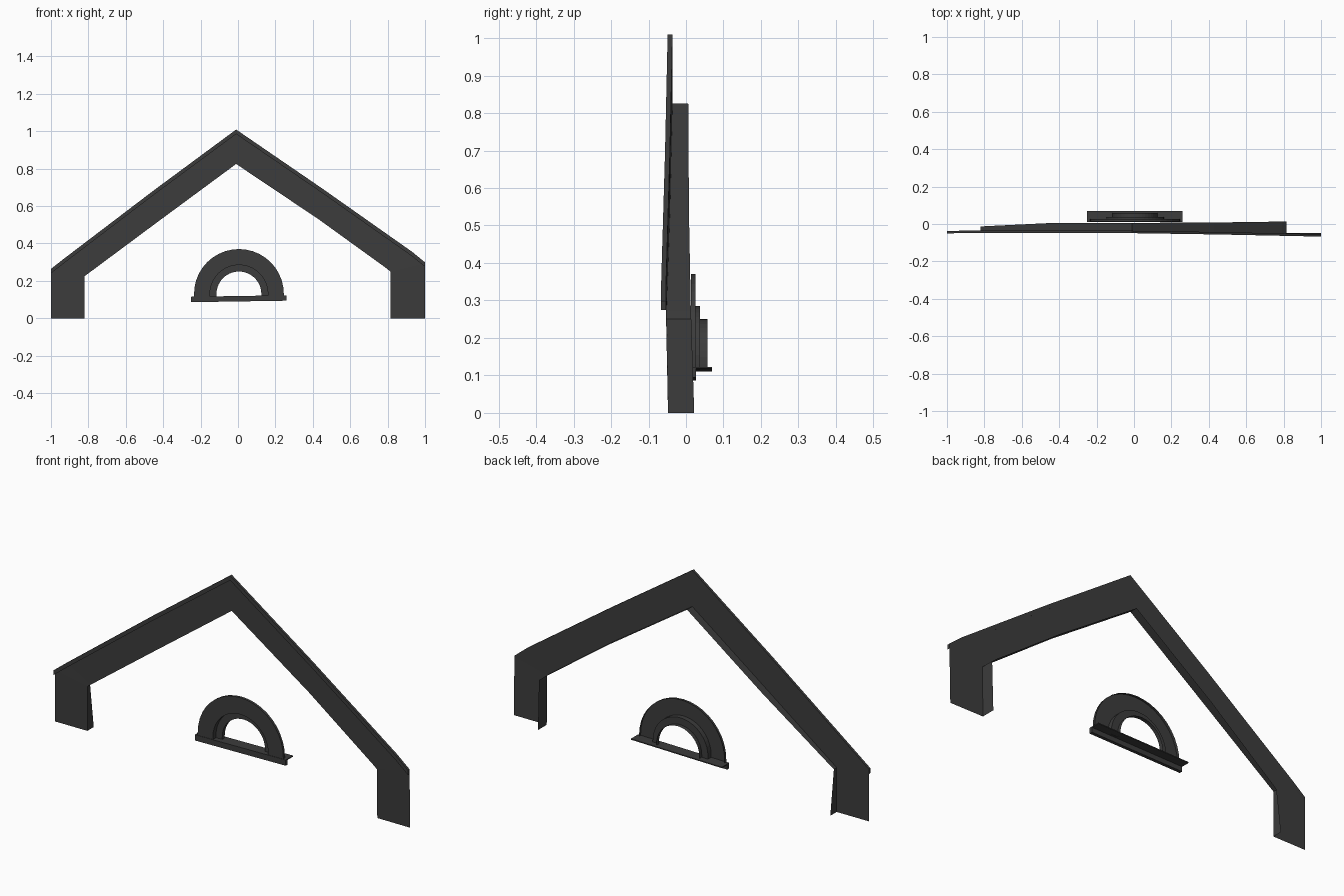
import bpy, bmesh, math

if "Cube" in bpy.data.objects:
    bpy.data.objects.remove(bpy.data.objects["Cube"])

charcoal = bpy.data.materials.new("charcoal")
charcoal.use_nodes = True
colour = (0.045, 0.045, 0.045, 1)
charcoal.diffuse_color = colour
charcoal.node_tree.nodes["Principled BSDF"].inputs["Base Color"].default_value = colour


def loft(name, rows, closed=False):
    """Skin a list of equally long point rows with quads."""
    bm = bmesh.new()
    grid = [[bm.verts.new(p) for p in row] for row in rows]
    count = len(rows[0])
    for a, b in zip(grid, grid[1:]):
        for i in range(count if closed else count - 1):
            j = (i + 1) % count
            bm.faces.new((a[i], a[j], b[j], b[i]))
    if closed:
        bm.faces.new(grid[0])
        bm.faces.new(reversed(grid[-1]))
    bmesh.ops.recalc_face_normals(bm, faces=bm.faces)
    mesh = bpy.data.meshes.new(name)
    bm.to_mesh(mesh)
    bm.free()
    mesh.materials.append(charcoal)
    obj = bpy.data.objects.new(name, mesh)
    bpy.context.collection.objects.link(obj)
    return obj


# Gable outlines from left foot to right foot: x, y of the face, z
outer = [(-1, -.037, 0), (-1, -.037, .26), (-.93, -.036, .315), (-.45, -.036, .68),
         (-.01, -.036, 1.005), (.45, -.043, .69), (.93, -.053, .352), (1, -.054, .295),
         (1, -.048, 0)]
inner = [(-.82, -.036, 0), (-.82, -.036, .225), (-.8, -.036, .24), (-.43, -.036, .515),
         (-.01, -.036, .825), (.43, -.043, .53), (.79, -.052, .27), (.815, -.052, .25),
         (.815, -.048, 0)]
loft("gable_face", [outer, inner])

# Reveal running back from the inner edge
back = [.015, -.014, -.012, .006, .006, .008, .013, .014, .022]
loft("gable_reveal", [inner, [(x, y, z) for (x, _, z), y in zip(inner, back)]])

# Thin raised trim along the two roof slopes
trim = []
for x, y, z in outer[1:-1]:
    low = z - .02
    trim.append([(x, y - .013, low), (x, y - .013, z + .004),
                 (x, y, z + .004), (x, y, low)])
loft("roof_trim", trim, closed=True)

# Stepped half-round window surround
profile = [(.24, .026), (.24, .013), (.155, .013), (.155, .038), (.12, .038), (.12, .058)]
steps = 20
arch = []
for i in range(steps + 1):
    a = math.pi * i / steps
    arch.append([(.005 + r * math.cos(a), y, .13 + r * math.sin(a)) for r, y in profile])
# Carry the arch straight down to the sill
arch = ([[(x, y, .115) for x, y, z in arch[0]]] + arch
        + [[(x, y, .115) for x, y, z in arch[-1]]])
loft("window_arch", arch)


# Slightly tilted sill: front bar and a ledge reaching back
def sill_part(name, depth, low, high):
    rows = []
    for x, lift in ((-.25, -.004), (.26, .004)):
        rows.append([(x, y, z + lift) for y, z in
                     ((.011, low), (.011, high), (depth, high), (depth, low))])
    return loft(name, rows, closed=True)


sill_part("sill_bar", .027, .09, .119)
sill_part("sill_ledge", .07, .114, .119)
